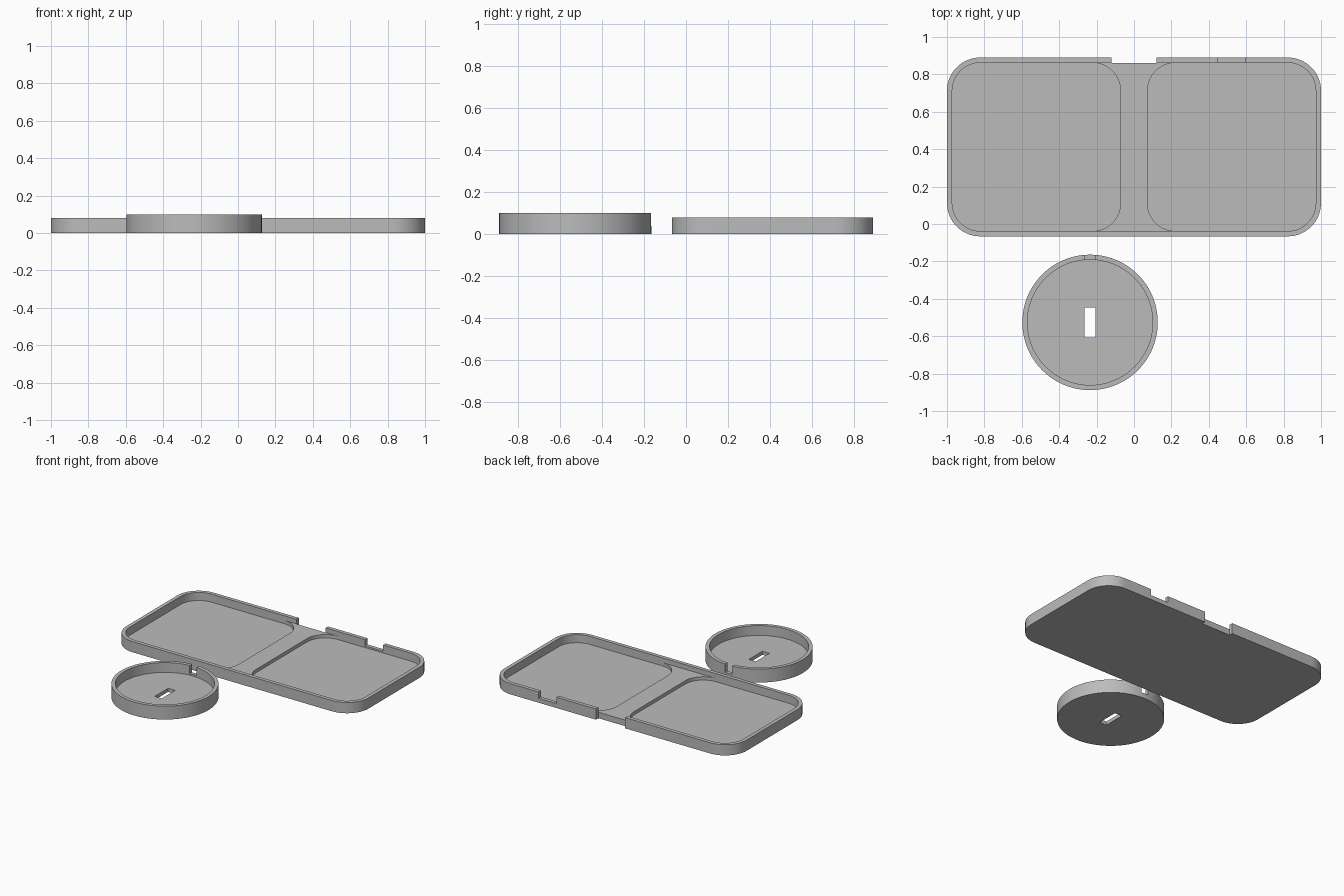
import bpy, bmesh, math

if "Cube" in bpy.data.objects:
    bpy.data.objects.remove(bpy.data.objects["Cube"])

grey = bpy.data.materials.new("plain grey")
grey.diffuse_color = (0.5, 0.5, 0.5, 1)
grey.use_nodes = True
grey.node_tree.nodes["Principled BSDF"].inputs["Base Color"].default_value = grey.diffuse_color


def prism(name, outline, z0, z1):
    """Extrude a flat outline from z0 to z1."""
    bm = bmesh.new()
    base = bm.faces.new([bm.verts.new((x, y, z0)) for x, y in outline])
    top = bmesh.ops.extrude_face_region(bm, geom=[base])["geom"]
    bmesh.ops.translate(bm, vec=(0, 0, z1 - z0),
                        verts=[v for v in top if isinstance(v, bmesh.types.BMVert)])
    bmesh.ops.recalc_face_normals(bm, faces=bm.faces)
    mesh = bpy.data.meshes.new(name)
    bm.to_mesh(mesh)
    bm.free()
    obj = bpy.data.objects.new(name, mesh)
    bpy.context.collection.objects.link(obj)
    obj.data.materials.append(grey)
    return obj


def rounded(x0, x1, y0, y1, r, steps=16):
    corners = ((x1 - r, y1 - r), (x0 + r, y1 - r), (x0 + r, y0 + r), (x1 - r, y0 + r))
    return [(cx + r * math.cos(a), cy + r * math.sin(a))
            for q, (cx, cy) in enumerate(corners)
            for a in (math.pi / 2 * (q + i / steps) for i in range(steps + 1))]


def rect(x0, x1, y0, y1):
    return [(x0, y0), (x1, y0), (x1, y1), (x0, y1)]


def circle(cx, cy, r, n=96):
    return [(cx + r * math.cos(2 * math.pi * i / n), cy + r * math.sin(2 * math.pi * i / n))
            for i in range(n)]


def carve(obj, cuts):
    """Subtract prisms given as (outline, z0, z1), then shade smooth."""
    bpy.context.view_layer.objects.active = obj
    for outline, z0, z1 in cuts:
        cutter = prism("cutter", outline, z0, z1)
        cutter.hide_render = True
        mod = obj.modifiers.new("cut", "BOOLEAN")
        mod.operation, mod.solver, mod.object = "DIFFERENCE", "EXACT", cutter
        bpy.ops.object.modifier_apply(modifier=mod.name)
        bpy.data.objects.remove(cutter)
    bpy.ops.object.select_all(action="DESELECT")
    obj.select_set(True)
    bpy.ops.object.shade_smooth_by_angle(angle=math.radians(30))


# Double tray: two pockets, low bridge between them, two gaps in the back wall
BACK, FRONT = 0.862, -0.038
tray = prism("double_tray", rounded(-1, 1, -0.066, 0.89, 0.178), 0, 0.08)
carve(tray, [
    (rounded(-0.972, -0.072, FRONT, BACK, 0.15), 0.02, 0.2),
    (rounded(0.072, 0.972, FRONT, BACK, 0.15), 0.02, 0.2),
    (rect(-0.222, 0.222, FRONT, BACK), 0.045, 0.2),
    (rect(-0.12, 0.12, BACK - 0.0005, 1), -0.1, 0.2),
    (rect(0.447, 0.595, BACK - 0.01, 1), 0.033, 0.2),
])

# Round cup: slot through the floor and a notch in the rim
CX, CY = -0.235, -0.526
cup = prism("round_cup", circle(CX, CY, 0.362), 0, 0.1)
carve(cup, [
    (circle(CX, CY, 0.335), 0.027, 0.2),
    (rect(CX - 0.029, CX + 0.029, CY - 0.08, CY + 0.08), -0.1, 0.2),
    (rect(CX - 0.029, CX + 0.029, CY + 0.3, CY + 0.5), 0.038, 0.2),
])
